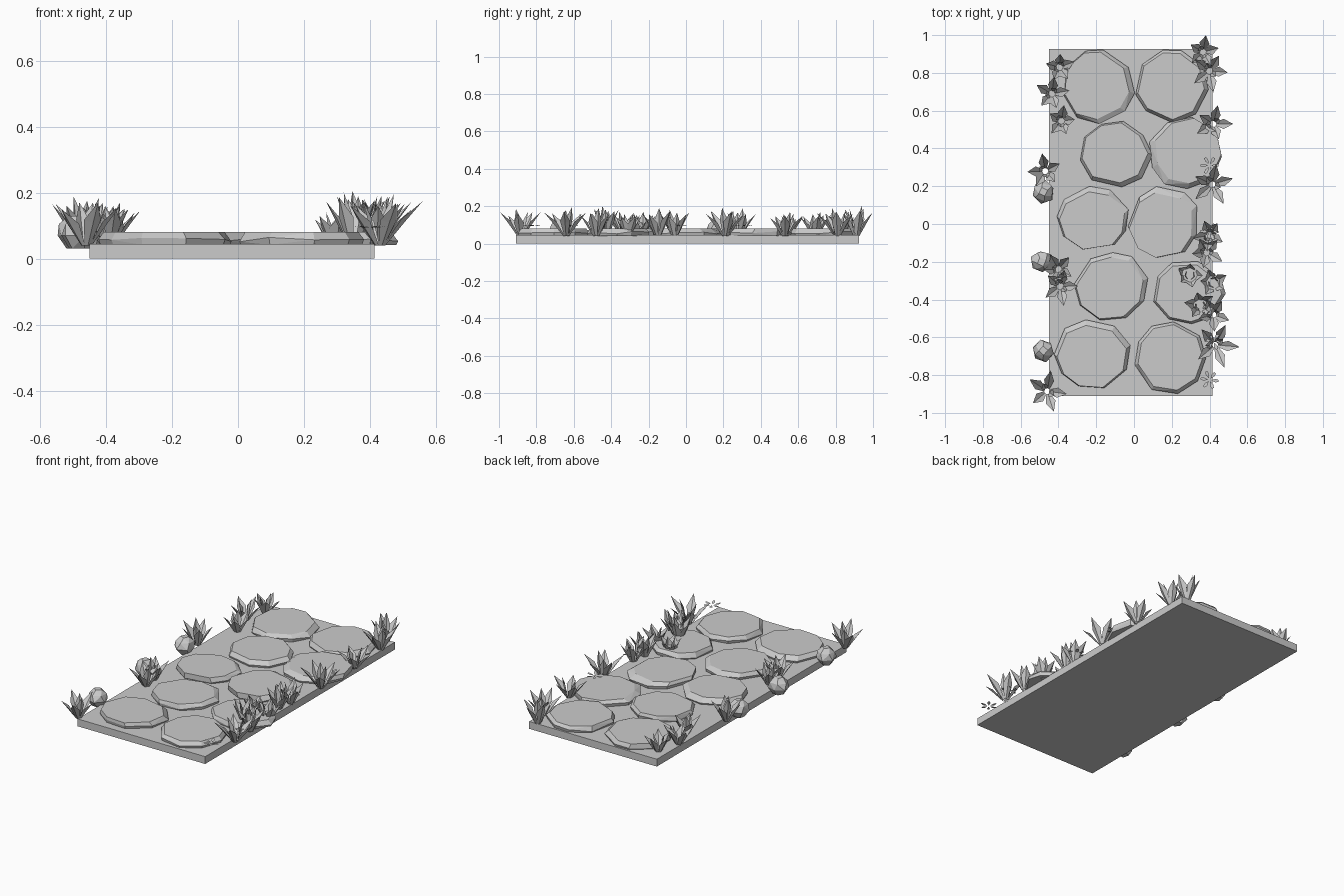
import bpy, bmesh, math, random
from mathutils import Vector

random.seed(7)
cube = bpy.data.objects.get("Cube")
if cube:
    bpy.data.objects.remove(cube, do_unlink=True)

# Single plain grey for every part
grey = bpy.data.materials.new("plain_grey")
grey.use_nodes = True
COLOUR = (0.6, 0.6, 0.6, 1)
grey.diffuse_color = COLOUR
grey.node_tree.nodes["Principled BSDF"].inputs["Base Color"].default_value = COLOUR


def finish(name, bm):
    """Turn a bmesh into a flat shaded object."""
    mesh = bpy.data.meshes.new(name)
    bm.to_mesh(mesh)
    bm.free()
    mesh.materials.append(grey)
    obj = bpy.data.objects.new(name, mesh)
    bpy.context.collection.objects.link(obj)
    return obj


def polar(angle, radius, z=0.0):
    return Vector((math.cos(angle) * radius, math.sin(angle) * radius, z))


def hull(name, points):
    """Faceted convex solid around the points."""
    bm = bmesh.new()
    for p in points:
        bm.verts.new(p)
    result = bmesh.ops.convex_hull(bm, input=bm.verts)
    loose = [g for g in result["geom_interior"] if isinstance(g, bmesh.types.BMVert)]
    bmesh.ops.delete(bm, geom=loose, context="VERTS")
    bmesh.ops.dissolve_limit(bm, angle_limit=math.radians(3), verts=bm.verts, edges=bm.edges)
    bmesh.ops.recalc_face_normals(bm, faces=bm.faces)
    return finish(name, bm)


# Base slab
bm = bmesh.new()
bmesh.ops.create_cube(bm, size=1)
bmesh.ops.scale(bm, vec=(0.865, 1.835, 0.045), verts=bm.verts)
bmesh.ops.translate(bm, vec=(-0.018, 0.008, 0.0225), verts=bm.verts)
finish("base_slab", bm)


# Paving stones: irregular outline, chamfered flat top
def paving_stone(name, x, y, rx, ry):
    sides = 9
    start = random.uniform(0, math.tau)
    tilt = Vector((random.uniform(-0.018, 0.018), random.uniform(-0.018, 0.018), 0))
    points = []
    for i in range(sides):
        a = start + (i + random.uniform(-0.2, 0.2)) * math.tau / sides
        edge = polar(a, random.uniform(0.98, 1.05))
        edge.x *= rx
        edge.y *= ry
        centre = Vector((x, y, 0))
        points.append(centre + edge * 0.97 + Vector((0, 0, 0.042)))
        points.append(centre + edge + Vector((0, 0, random.uniform(0.05, 0.066))))
        points.append(centre + edge * 0.91 + tilt + Vector((0, 0, 0.08)))
    hull(name, points)


STONES = [
    (-0.19, 0.73, 0.19, 0.195), (0.2, 0.73, 0.19, 0.195),
    (-0.1, 0.365, 0.19, 0.175), (0.275, 0.375, 0.195, 0.19),
    (-0.22, 0.03, 0.19, 0.17), (0.16, 0.01, 0.185, 0.19),
    (-0.12, -0.33, 0.19, 0.18), (0.29, -0.36, 0.19, 0.17),
    (-0.22, -0.69, 0.2, 0.185), (0.19, -0.71, 0.19, 0.185),
]
for i, spec in enumerate(STONES):
    paving_stone(f"paving_stone_{i + 1}", *spec)

# Small rocks along the left edge
for i, (x, y) in enumerate([(-0.48, 0.17), (-0.49, -0.2), (-0.48, -0.67)]):
    points = []
    for z, r, n in [(0.03, 0.032, 5), (0.07, 0.06, 6), (0.105, 0.052, 6), (0.13, 0.025, 4)]:
        turn = random.uniform(0, math.tau)
        for k in range(n):
            points.append(Vector((x, y, 0)) + polar(turn + k * math.tau / n,
                                                     r * random.uniform(0.9, 1.08), z))
    hull(f"edge_rock_{i + 1}", points)


# Leafy plants: creased pointed leaves fanning out from one root
def add_leaf(bm, root, angle, reach, height, width):
    out = polar(angle, 1)
    side = polar(angle + math.pi / 2, width)
    up = Vector((0, 0, height))
    base = root + out * 0.012
    mid = root + out * reach * 0.52 + up * 0.6
    tip = root + out * reach + up
    crease = mid + out * 0.009 - up * 0.06
    v = [bm.verts.new(p) for p in (base - side * 0.35, base + side * 0.35, mid + side,
                                   tip, mid - side, crease, base + out * 0.005)]
    for loop in [(0, 6, 5, 4), (6, 1, 2, 5), (5, 2, 3), (4, 5, 3)]:
        bm.faces.new([v[k] for k in loop])


def plant(name, x, y, reach, top, turn):
    bm = bmesh.new()
    root = Vector((x, y, 0.04))
    height = top - 0.04
    for k in range(5):
        a = math.radians(turn) + k * math.tau / 5 + (random.uniform(-0.2, 0.2) if k else 0)
        s = random.uniform(0.82, 1) if k else 1
        add_leaf(bm, root, a, reach * s, height * random.uniform(0.75, 0.92), 0.027)
    for k in range(2):
        a = math.radians(turn + 40) + k * 2.6
        add_leaf(bm, root, a, reach * 0.4, height * (1 - 0.1 * k), 0.022)
    finish(name, bm)


# x, y, reach, top height, direction of the longest leaf
PLANTS = [
    (-0.395, 0.83, 0.085, 0.16, 20), (-0.435, 0.69, 0.095, 0.17, 10),
    (-0.385, 0.545, 0.085, 0.16, 80), (-0.47, 0.28, 0.095, 0.19, 100),
    (-0.4, -0.24, 0.09, 0.17, 120), (-0.39, -0.33, 0.105, 0.17, 280),
    (-0.46, -0.885, 0.115, 0.185, 288), (0.365, 0.91, 0.09, 0.205, 80),
    (0.4, 0.81, 0.115, 0.19, 280), (0.42, 0.53, 0.105, 0.17, 0),
    (0.415, 0.21, 0.12, 0.19, 300), (0.4, -0.06, 0.09, 0.18, 190),
    (0.385, -0.15, 0.095, 0.19, 330), (0.295, -0.27, 0.07, 0.14, 150),
    (0.42, -0.31, 0.08, 0.17, 30), (0.35, -0.43, 0.085, 0.2, 170),
    (0.42, -0.48, 0.09, 0.19, 340), (0.43, -0.64, 0.13, 0.195, 355),
]
for i, spec in enumerate(PLANTS):
    plant(f"leafy_plant_{i + 1}", *spec)

# Flat little blossoms with narrow petals
for i, (x, y) in enumerate([(0.4, 0.31), (0.4, -0.04), (0.42, -0.62), (0.4, -0.825)]):
    bm = bmesh.new()
    centre = Vector((x, y, 0.095))
    for k in range(6):
        a = k * math.tau / 6 + i
        corners = [polar(a, 0.008), polar(a - 0.28, 0.032), polar(a - 0.12, 0.048, 0.004),
                   polar(a + 0.12, 0.048, 0.004), polar(a + 0.28, 0.032)]
        bm.faces.new([bm.verts.new(centre + c) for c in corners])
    finish(f"small_blossom_{i + 1}", bm)
